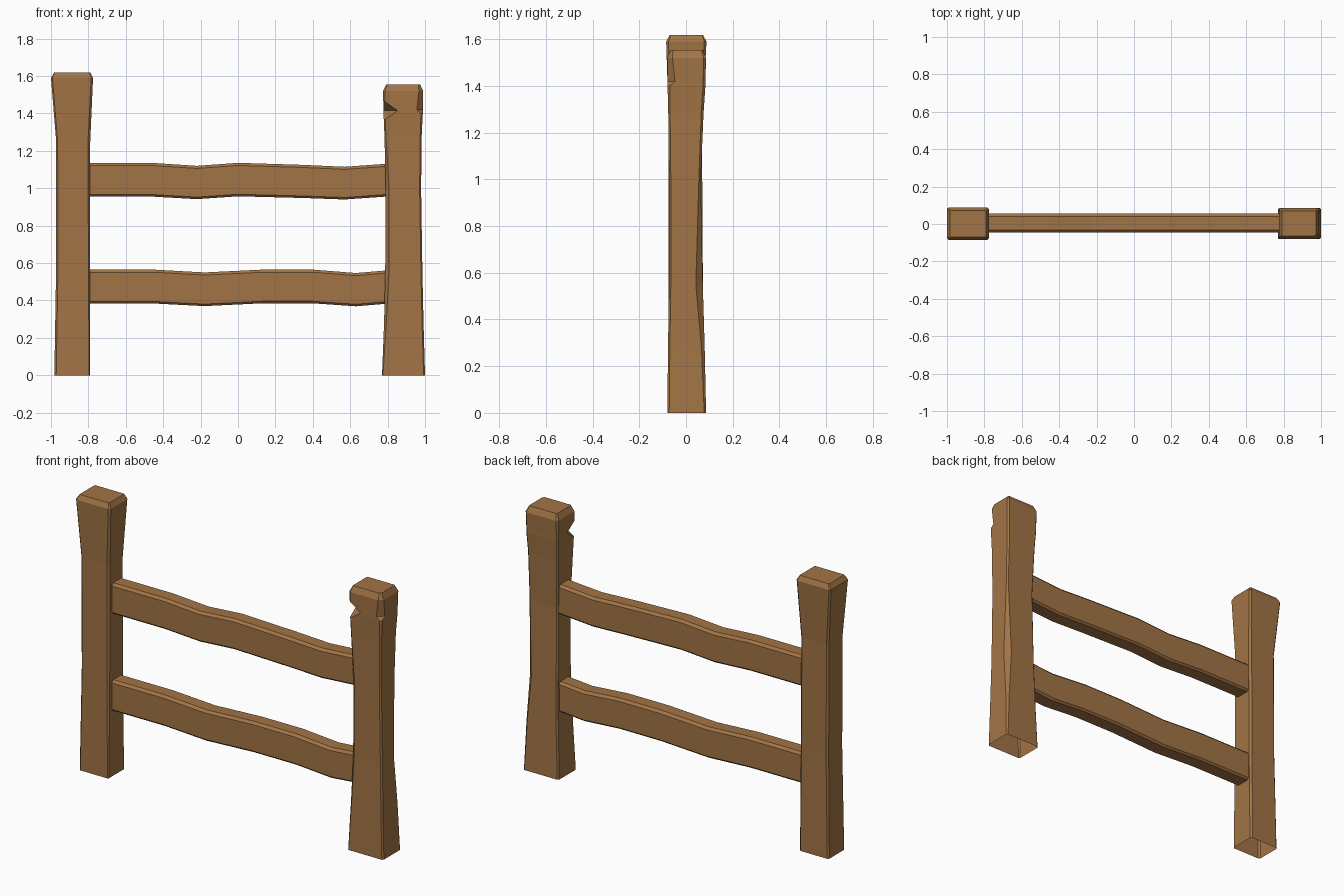
import bpy, bmesh

if "Cube" in bpy.data.objects:
    bpy.data.objects.remove(bpy.data.objects["Cube"])

wood = bpy.data.materials.new("brown wood")
wood.diffuse_color = (0.36, 0.175, 0.06, 1)
wood.use_nodes = True
wood.node_tree.nodes["Principled BSDF"].inputs["Base Color"].default_value = wood.diffuse_color


def section(a0, a1, b0, b1, c):
    """Rectangle a0..a1 by b0..b1 with four corner chamfers c."""
    p, q, r, s = c
    return [(a0, b0 + p), (a0 + p, b0), (a1 - q, b0), (a1, b0 + q),
            (a1, b1 - r), (a1 - r, b1), (a0 + s, b1), (a0, b1 - s)]


def make_object(name, rings):
    """Skin a row of equal rings and cap both ends."""
    bm = bmesh.new()
    rows = [[bm.verts.new(p) for p in ring] for ring in rings]
    n = len(rows[0])
    for r0, r1 in zip(rows, rows[1:]):
        for i in range(n):
            j = (i + 1) % n
            bm.faces.new((r0[i], r0[j], r1[j], r1[i]))
    bm.faces.new(rows[0])
    bm.faces.new(rows[-1])
    bmesh.ops.recalc_face_normals(bm, faces=bm.faces)
    mesh = bpy.data.meshes.new(name)
    bm.to_mesh(mesh)
    bm.free()
    mesh.materials.append(wood)
    ob = bpy.data.objects.new(name, mesh)
    bpy.context.collection.objects.link(ob)
    return ob


def post(name, levels):
    # level: z, x0, x1, y0, y1, chamfers (front-left, front-right, back-right, back-left)
    return make_object(name, [[(x, y, z) for x, y in section(x0, x1, y0, y1, c)]
                              for z, x0, x1, y0, y1, c in levels])


def open_bottom(ob):
    bm = bmesh.new()
    bm.from_mesh(ob.data)
    under = [f for f in bm.faces if all(v.co.z < 0.001 for v in f.verts)]
    bmesh.ops.delete(bm, geom=under, context='FACES')
    bm.to_mesh(ob.data)
    bm.free()


def rail(name, stations):
    # station: x, bottom z, top z
    c = (0.011, 0.011, 0.014, 0.014)
    return make_object(name, [[(x, y, z) for y, z in section(-0.045, 0.055, lo, hi, c)]
                              for x, lo, hi in stations])


# Posts
left = post("left_post", [
    (0.00, -.982, -.790, -.078, .078, (.010, .006, .010, .008)),
    (0.60, -.972, -.790, -.074, .072, (.010, .010, .012, .010)),
    (1.25, -.972, -.790, -.074, .068, (.008, .012, .012, .010)),
    (1.59, -1.00, -.775, -.085, .088, (.008, .010, .010, .008)),
    (1.618, -.983, -.790, -.070, .073, (.004, .004, .004, .004))])

right = post("right_post", [
    (0.00, .770, 1.00, -.080, .086, (.005, .008, .008, .008)),
    (0.28, .781, .992, -.077, .080, (.012, .008, .014, .008)),
    (0.55, .787, .986, -.073, .072, (.020, .008, .030, .008)),
    (1.00, .790, .979, -.073, .063, (.018, .008, .008, .008)),
    (1.28, .783, .982, -.076, .075, (.008, .008, .010, .008)),
    (1.40, .778, .988, -.079, .083, (.008, .010, .010, .008)),
    (1.42, .778, .988, -.079, .083, (.008, .032, .010, .008)),
    (1.52, .775, .990, -.080, .086, (.010, .022, .010, .010)),
    (1.555, .792, .974, -.065, .070, (.005, .010, .005, .005))])

# Notch in the front left corner of the right post
cutter = make_object("notch_cutter", [
    [(.90, -.15, 1.415), (.80, -.20, 1.52), (.80, -.20, 1.31)],
    [(.70, .05, 1.415), (.60, .00, 1.52), (.60, .00, 1.31)]])
cutter.location = (0.025, 0, 0)
cutter.hide_render = True
mod = right.modifiers.new("notch", 'BOOLEAN')
mod.operation = 'DIFFERENCE'
mod.solver = 'EXACT'
mod.object = cutter
bpy.context.view_layer.objects.active = right
bpy.ops.object.modifier_apply(modifier=mod.name)
bpy.data.objects.remove(cutter)

for p in (left, right):
    open_bottom(p)

# Rails
rail("upper_rail", [(-.81, .955, 1.135), (-.45, .955, 1.135), (-.22, .942, 1.120),
                    (0.0, .957, 1.136), (.35, .948, 1.125), (.57, .940, 1.115),
                    (.81, .957, 1.132)])
rail("lower_rail", [(-.81, .384, .565), (-.45, .384, .565), (-.18, .370, .550),
                    (.13, .385, .565), (.40, .385, .565), (.63, .369, .547),
                    (.81, .384, .562)])
